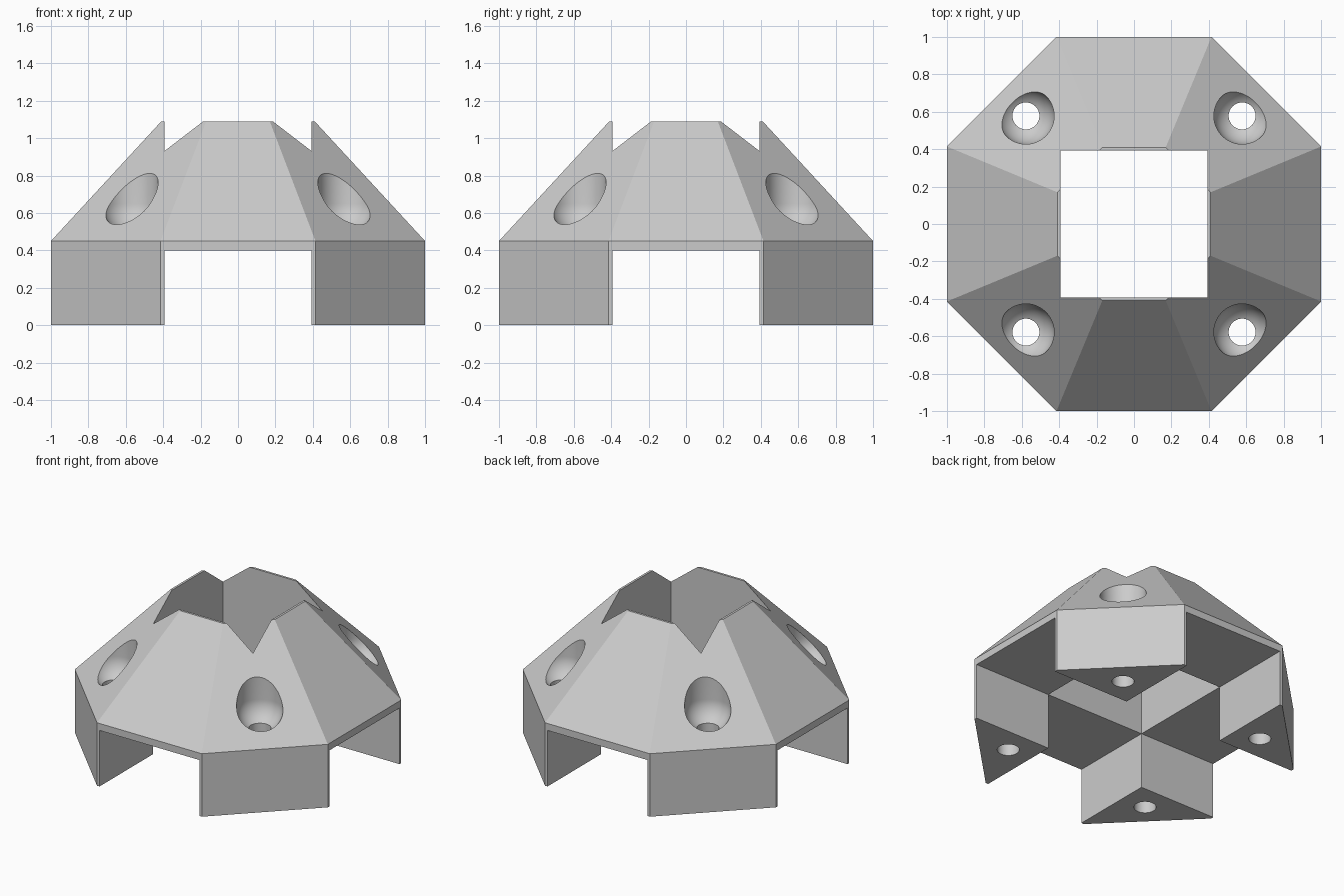
import bpy
import bmesh
import math
from mathutils import Matrix

if "Cube" in bpy.data.objects:
    bpy.data.objects.remove(bpy.data.objects["Cube"])

HALF = 0.394       # half width of the square shaft and channels
LIP = 0.45         # height of the upright rim
TOP = 1.09
CEILING = 0.4      # underside of the channels
HOLE = 0.578       # screw hole offset from the centre
HOLE_R, BALL_R, BALL_Z = 0.072, 0.151, 0.65

grey = bpy.data.materials.new("light_grey")
grey.use_nodes = True
colour = (0.6, 0.6, 0.6, 1)
grey.diffuse_color = colour
grey.node_tree.nodes["Principled BSDF"].inputs["Base Color"].default_value = colour


def make_object(name, bm):
    bmesh.ops.recalc_face_normals(bm, faces=bm.faces)
    mesh = bpy.data.meshes.new(name)
    bm.to_mesh(mesh)
    bm.free()
    mesh.materials.append(grey)
    obj = bpy.data.objects.new(name, mesh)
    bpy.context.collection.objects.link(obj)
    return obj


def lathe(name, profile, sides, centre=(0, 0), turn=0.0):
    """Closed solid of revolution from (radius, height) pairs."""
    bm = bmesh.new()
    rings = []
    for r, z in profile:
        ring = []
        for i in range(sides):
            a = turn + math.tau * i / sides
            ring.append(bm.verts.new((centre[0] + r * math.cos(a),
                                      centre[1] + r * math.sin(a), z)))
        rings.append(ring)
    for low, high in zip(rings, rings[1:]):
        for i in range(sides):
            j = (i + 1) % sides
            bm.faces.new((low[i], low[j], high[j], high[i]))
    bm.faces.new(rings[0])
    bm.faces.new(rings[-1])
    return make_object(name, bm)


def box(name, half_x, half_y, z0, z1):
    bm = bmesh.new()
    place = Matrix.Translation((0, 0, (z0 + z1) / 2)) @ Matrix.Diagonal(
        (2 * half_x, 2 * half_y, z1 - z0, 1))
    bmesh.ops.create_cube(bm, size=1, matrix=place)
    return make_object(name, bm)


# Octagonal body: upright rim below a tapering roof
corner = 1 / math.cos(math.pi / 8)
body = lathe("octagonal_mount", [(corner, 0), (corner, LIP), (0.41 * corner, TOP)],
             8, turn=math.pi / 8)

# Square shaft and the two crossing channels that leave four legs
cutters = [box("shaft_cutter", HALF, HALF, -0.2, 1.5),
           box("channel_cutter_x", 1.5, HALF, -0.3, CEILING),
           box("channel_cutter_y", HALF, 1.5, -0.3, CEILING)]

# Screw holes: narrow bore, rounded seat, straight access well above
start = math.acos(HOLE_R / BALL_R)
seat = []
for k in range(13):
    a = -start * (1 - k / 12)
    seat.append((BALL_R * math.cos(a), BALL_Z + BALL_R * math.sin(a)))
profile = [(HOLE_R, -0.2)] + seat + [(BALL_R, 1.5)]
for sx in (-1, 1):
    for sy in (-1, 1):
        cutters.append(lathe("screw_hole_cutter", profile, 48, (sx * HOLE, sy * HOLE)))

# Cut the body, then discard the cutters
for cutter in cutters:
    cutter.hide_render = True
    mod = body.modifiers.new("cut", 'BOOLEAN')
    mod.operation = 'DIFFERENCE'
    mod.solver = 'EXACT'
    mod.object = cutter
bpy.context.view_layer.objects.active = body
body.select_set(True)
for mod in list(body.modifiers):
    bpy.ops.object.modifier_apply(modifier=mod.name)
for cutter in cutters:
    bpy.data.objects.remove(cutter)

bpy.ops.object.select_all(action='DESELECT')
body.select_set(True)
bpy.ops.object.shade_smooth_by_angle(angle=math.radians(25))
